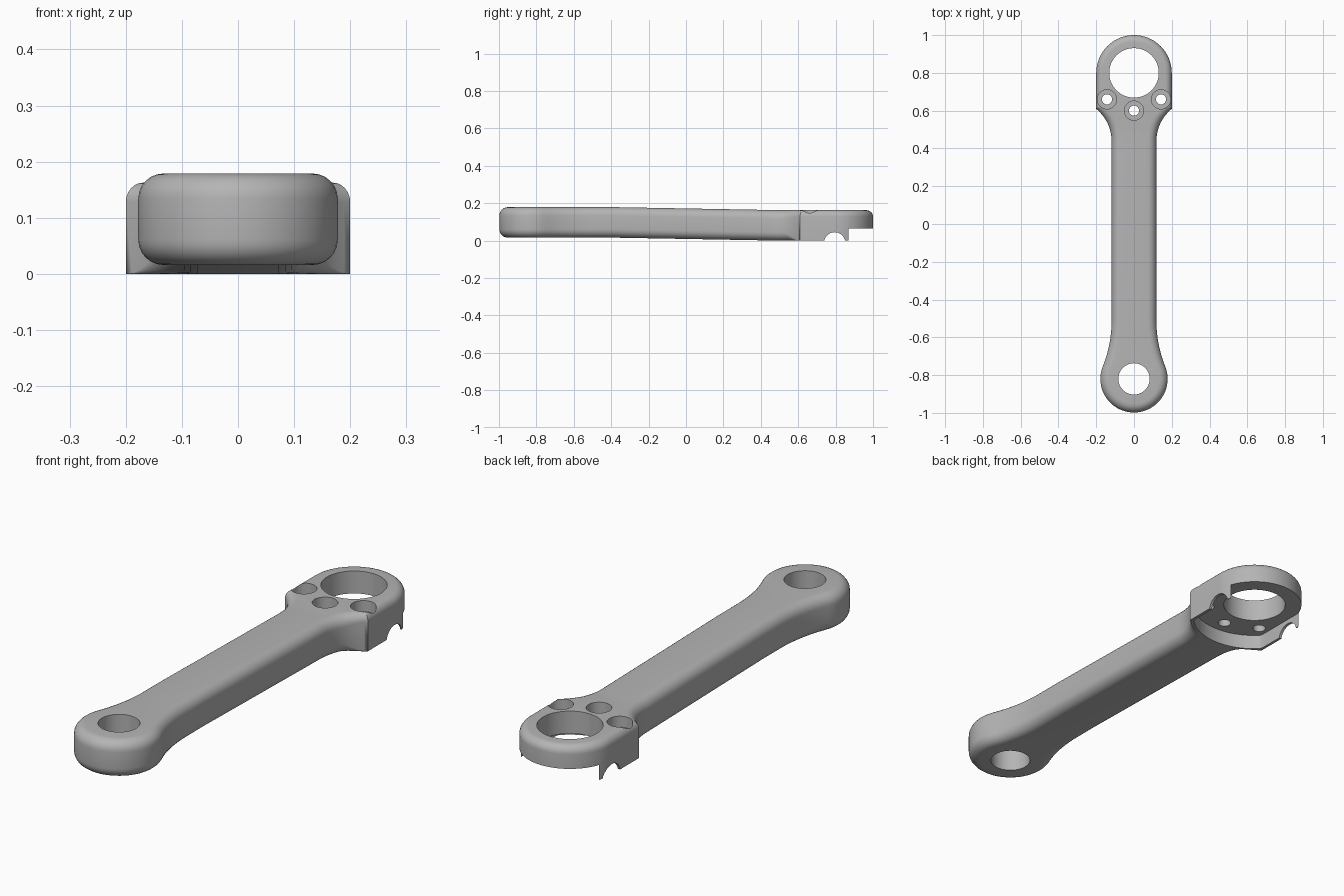
import bpy, bmesh, math
from mathutils import Vector

cube = bpy.data.objects.get("Cube")
if cube:
    bpy.data.objects.remove(cube, do_unlink=True)

HEAD, PEDAL = 0.80, -0.82      # hole centres along y
THICK, FLOOR = 0.163, 0.065    # plate thickness, underside recess height

metal = bpy.data.materials.new("grey metal")
metal.use_nodes = True
grey = (0.46, 0.46, 0.46, 1)
metal.diffuse_color = grey
metal.node_tree.nodes["Principled BSDF"].inputs["Base Color"].default_value = grey


def arc(cy, r, a0, a1, n):
    angles = [math.radians(a0 + (a1 - a0) * i / n) for i in range(n + 1)]
    return [Vector((r * math.cos(a), cy + r * math.sin(a))) for a in angles]


def bend(a, b, c, n):
    a, b, c = Vector(a), Vector(b), Vector(c)
    return [a * (1 - t) ** 2 + b * 2 * t * (1 - t) + c * t * t
            for t in (i / n for i in range(n + 1))]


def add_object(name, bm):
    mesh = bpy.data.meshes.new(name)
    bm.to_mesh(mesh)
    bm.free()
    mesh.materials.append(metal)
    obj = bpy.data.objects.new(name, mesh)
    bpy.context.scene.collection.objects.link(obj)
    return obj


def prism(name, points, z0, z1):
    bm = bmesh.new()
    face = bm.faces.new([bm.verts.new((x, y, z0)) for x, y in points])
    top = bmesh.ops.extrude_face_region(bm, geom=[face])["geom"]
    bmesh.ops.translate(bm, vec=(0, 0, z1 - z0),
                        verts=[v for v in top if isinstance(v, bmesh.types.BMVert)])
    bmesh.ops.recalc_face_normals(bm, faces=bm.faces)
    return add_object(name, bm)


def disc(x, y, r, n=48):
    return [(x + r * math.cos(math.tau * i / n), y + r * math.sin(math.tau * i / n))
            for i in range(n)]


# Outline: round head, flare, straight arm, flare, round pedal end
half = arc(HEAD, 0.2, 90, 0, 16)
half += bend((0.2, 0.61), (0.118, 0.54), (0.118, 0.43), 14)
half += bend((0.118, -0.5), (0.118, -0.637), (0.165, -0.753), 10)
half += arc(PEDAL, 0.178, 22, -90, 18)[1:]
outline = half + [Vector((-p.x, p.y)) for p in reversed(half[1:-1])]
count = len(outline)
normals = []
for i, p in enumerate(outline):
    d0 = (p - outline[i - 1]).normalized()
    d1 = (outline[(i + 1) % count] - p).normalized()
    d = (d0 + d1).normalized()
    normals.append(Vector((-d.y, d.x)))


def arm_amount(y):
    t = min(max((0.61 - y) / 0.09, 0), 1)
    return t * t * (3 - 2 * t)


# Body: stacked rings with rounded rims; the head keeps a sharp lower rim
bm = bmesh.new()
rings = []
STEPS = 6
for upper in (False, True):
    for k in range(STEPS + 1):
        a = math.pi / 2 * k / STEPS
        ring = []
        for p, n in zip(outline, normals):
            arm = arm_amount(p.y)
            if upper:
                r = 0.035 + 0.01 * arm
                q, z = p - n * r * (1 - math.cos(a)), THICK - r * (1 - math.sin(a))
            else:
                r = 0.045 * arm
                q, z = p - n * r * (1 - math.sin(a)), r * (1 - math.cos(a))
            ring.append(bm.verts.new((q.x, q.y, z)))
        rings.append(ring)
for low, high in zip(rings, rings[1:]):
    for i in range(count):
        j = (i + 1) % count
        bm.faces.new((low[i], low[j], high[j], high[i]))
bm.faces.new(rings[0])
bm.faces.new(rings[-1])
bmesh.ops.remove_doubles(bm, verts=bm.verts, dist=0.0001)
for y in (-0.38, 0.5):
    bmesh.ops.bisect_plane(bm, geom=bm.verts[:] + bm.edges[:] + bm.faces[:],
                           plane_co=(0, y, 0), plane_no=(0, 1, 0))
# Arm rises gently toward the pedal end
for v in bm.verts:
    v.co.z += 0.016 * min(max((0.5 - v.co.y) / 0.88, 0), 1)
bmesh.ops.recalc_face_normals(bm, faces=bm.faces)
body = add_object("crank_arm", bm)

# Cutters: main holes, recess, step and side notches
cutters = [prism("spindle_hole", disc(0, HEAD, 0.131, 64), -0.2, 0.4),
           prism("pedal_hole", disc(0, PEDAL, 0.083), -0.2, 0.4)]
WALL = 0.188
recess = [(min(max(x, -WALL), WALL), y) for x, y in disc(0, HEAD, 0.26, 72)
          if y < 0.93]
recess = [p for i, p in enumerate(recess) if p != recess[i - 1]]
cutters.append(prism("recess", recess, -0.2, FLOOR))
cutters.append(prism("end_step", [(-0.4, 0.89), (0.4, 0.89), (0.4, 1.2), (-0.4, 1.2)],
                     -0.2, FLOOR))
notch = prism("side_notch", disc(0, 0, 0.057, 32), -0.4, 0.4)
notch.rotation_euler.y = math.pi / 2
notch.location = (0, 0.795, -0.012)
cutters.append(notch)

# Three bolt holes with counterbores
for x, y in ((-0.143, 0.66), (0, 0.6), (0.143, 0.66)):
    cutters.append(prism("bolt_hole", disc(x, y, 0.027, 24), -0.2, 0.4))
    cutters.append(prism("bolt_counterbore", disc(x, y, 0.051, 32), 0.115, 0.4))

bpy.context.view_layer.objects.active = body
body.select_set(True)
for cutter in cutters:
    cutter.hide_render = True
    mod = body.modifiers.new(cutter.name, "BOOLEAN")
    mod.operation, mod.solver, mod.object = "DIFFERENCE", "EXACT", cutter
    bpy.context.view_layer.update()
    bpy.ops.object.modifier_apply(modifier=mod.name)
    bpy.data.objects.remove(cutter, do_unlink=True)

bpy.ops.object.shade_smooth_by_angle(angle=math.radians(32))
